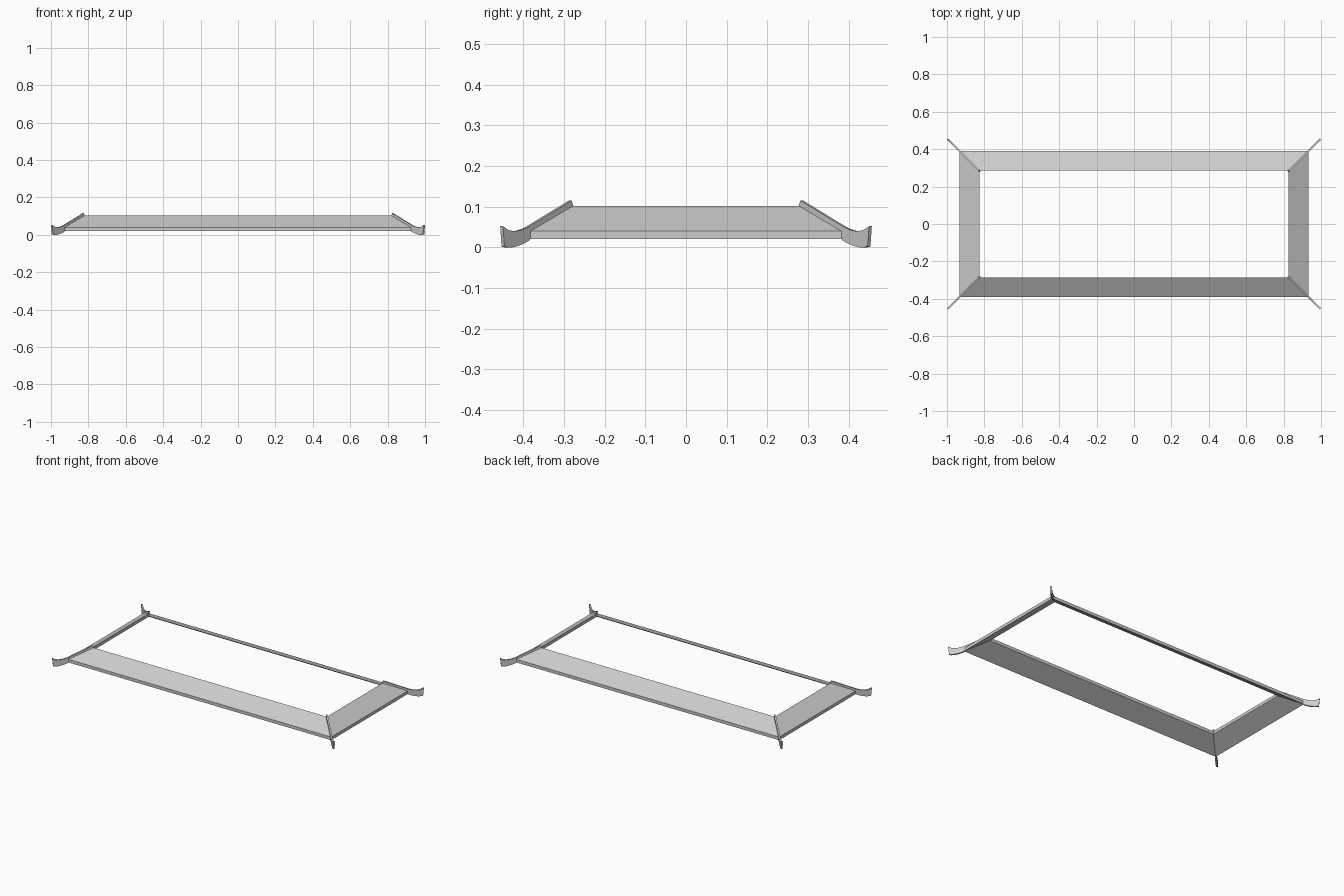
import bpy, bmesh

if "Cube" in bpy.data.objects:
    bpy.data.objects.remove(bpy.data.objects["Cube"])

OX, OY = 0.932, 0.390   # outer half sizes
IX, IY = 0.827, 0.285   # inner half sizes
C = 0.5425              # x minus y along each hip line
HALF = 0.0035           # half hip width, per axis


def make_object(name, build):
    mesh = bpy.data.meshes.new(name)
    bm = bmesh.new()
    build(bm)
    bmesh.ops.recalc_face_normals(bm, faces=bm.faces[:])
    bm.to_mesh(mesh)
    bm.free()
    obj = bpy.data.objects.new(name, mesh)
    bpy.context.collection.objects.link(obj)
    return obj


# Sloping skirt roof: one cross-section carried round four mitred corners
def skirt(bm):
    section = [(OX, OY, 0.02), (OX, OY, 0.04), (IX, IY, 0.102), (IX, IY, 0.082)]
    rings = [[bm.verts.new((sx * x, sy * y, z)) for x, y, z in section]
             for sx, sy in ((1, 1), (-1, 1), (-1, -1), (1, -1))]
    for i in range(4):
        a, b = rings[i], rings[(i + 1) % 4]
        for j in range(4):
            k = (j + 1) % 4
            bm.faces.new((a[j], b[j], b[k], a[k]))


make_object("skirt_roof", skirt)

# Hip rafter: side profile (y, z) with upswept tail, laid along the diagonal
top = [(0.285, 0.115), (0.388, 0.052), (0.402, 0.045), (0.415, 0.041),
       (0.428, 0.040), (0.441, 0.043), (0.4535, 0.052)]
bottom = [(0.4500, 0.002), (0.441, 0.000), (0.430, 0.000), (0.418, 0.003),
          (0.405, 0.008), (0.388, 0.017), (0.380, 0.040), (0.280, 0.101)]


def hip(sx, sy):
    def build(bm):
        sides = [[bm.verts.new((sx * (y + C + s * HALF), sy * (y - s * HALF), z))
                  for y, z in top + bottom] for s in (1, -1)]
        a, b = sides
        bm.faces.new(a)
        bm.faces.new(b[::-1])
        n = len(a)
        for i in range(n):
            j = (i + 1) % n
            bm.faces.new((a[i], b[i], b[j], a[j]))
    return build


for label, sx, sy in (("front_left", -1, -1), ("front_right", 1, -1),
                      ("back_left", -1, 1), ("back_right", 1, 1)):
    obj = make_object("hip_rafter_" + label, hip(sx, sy))
    bpy.ops.object.select_all(action='DESELECT')
    obj.select_set(True)
    bpy.context.view_layer.objects.active = obj
    bpy.ops.object.shade_smooth_by_angle()
